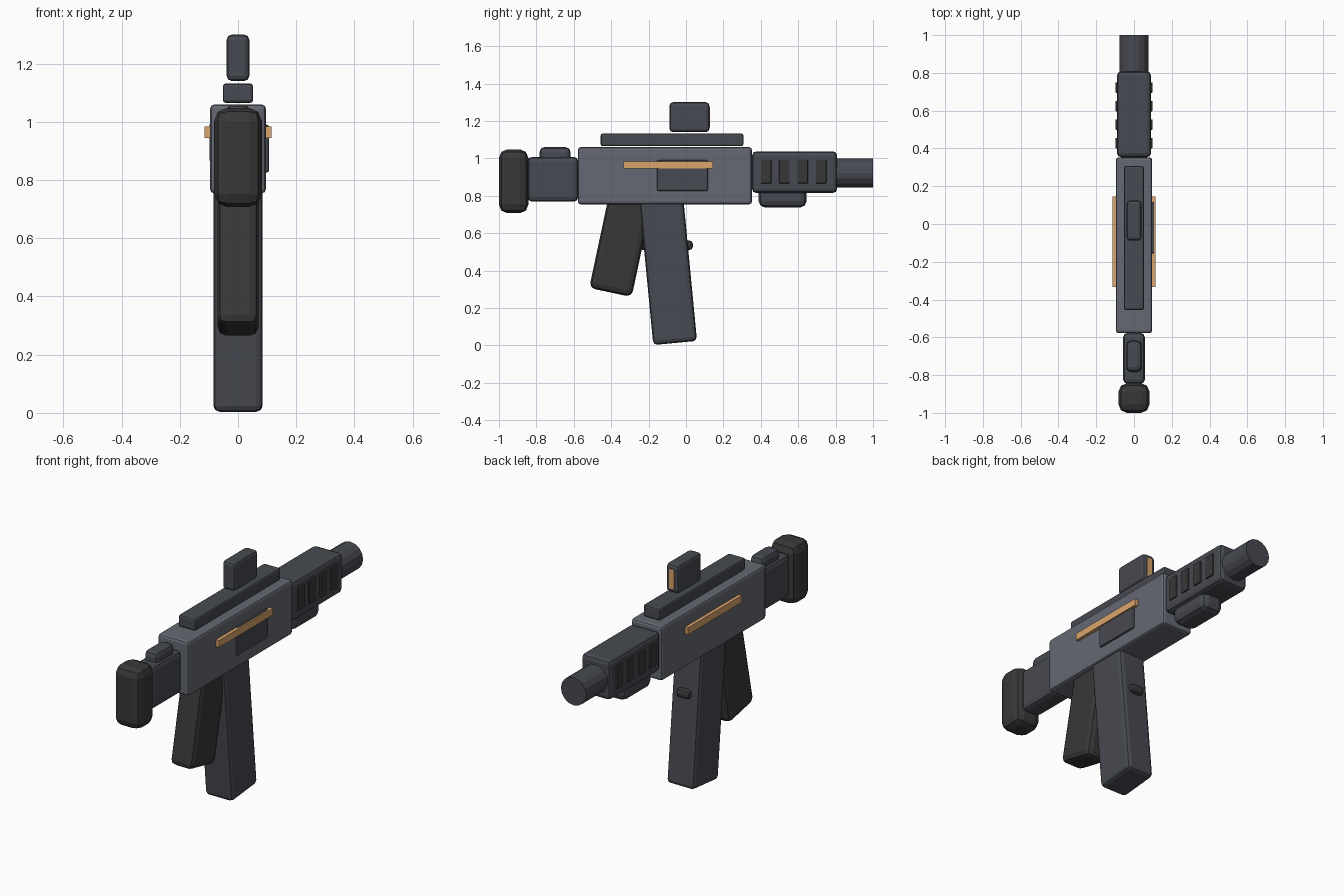
import bpy, math

if "Cube" in bpy.data.objects:
    bpy.data.objects.remove(bpy.data.objects["Cube"])


def material(name, rgb):
    m = bpy.data.materials.new(name)
    m.diffuse_color = (*rgb, 1)
    m.use_nodes = True
    m.node_tree.nodes["Principled BSDF"].inputs["Base Color"].default_value = m.diffuse_color
    return m


STEEL = material("steel", (0.13, 0.14, 0.17))
BODY = material("dark_blue_grey", (0.062, 0.068, 0.082))
RUBBER = material("rubber", (0.04, 0.039, 0.039))
ACCENT = material("accent", (0.70, 0.38, 0.15))


def finish(ob, name, mat, bevel):
    ob.name = name
    ob.data.materials.append(mat)
    if bevel:
        b = ob.modifiers.new("bevel", 'BEVEL')
        b.width = bevel
        b.segments = 2
        b.limit_method = 'ANGLE'
    return ob


def box(name, xs, ys, zs, mat, bevel=0.0, tilt=0.0):
    """Bevelled box from (min, max) ranges, tilted in degrees about x."""
    spans = (xs, ys, zs)
    bpy.ops.mesh.primitive_cube_add(size=1, location=[(a + b) / 2 for a, b in spans])
    ob = bpy.context.object
    ob.scale = [b - a for a, b in spans]
    bpy.ops.object.transform_apply(location=False, rotation=False, scale=True)
    ob.rotation_euler.x = math.radians(tilt)
    return finish(ob, name, mat, bevel)


def sym(w):
    return (-w, w)


# Receiver
box("receiver", sym(0.096), (-0.578, 0.353), (0.754, 1.06), STEEL, 0.015)

# Handguard, barrel and the block underneath
box("handguard", sym(0.09), (0.353, 0.808), (0.815, 1.037), BODY, 0.022)
bpy.ops.mesh.primitive_cylinder_add(vertices=16, radius=0.078, depth=0.3,
                                    location=(0, 0.85, 0.922),
                                    rotation=(math.pi / 2, 0, 0))
finish(bpy.context.object, "barrel", BODY, 0)
box("under_block", sym(0.068), (0.388, 0.645), (0.737, 0.88), BODY, 0.035)

# Side vents and accent strips on both sides
for side, s in (("left", -1), ("right", 1)):
    for i in range(4):
        y = 0.428 + i * 0.098
        box(f"vent_{side}_{i + 1}", sorted((s * 0.08, s * 0.098)),
            (y - 0.028, y + 0.028), (0.866, 0.995), RUBBER, 0.004)
    box(f"accent_strip_{side}", sorted((s * 0.09, s * 0.115)),
        (-0.333, 0.145), (0.945, 0.984), ACCENT)

# Ejection port, right side only
box("ejection_port", (0.085, 0.107), (-0.156, 0.118), (0.826, 0.99), BODY, 0.008)

# Top rail and sight
box("top_rail", sym(0.052), (-0.456, 0.307), (1.065, 1.132), BODY, 0.01)
box("sight", sym(0.039), (-0.088, 0.125), (1.14, 1.30), BODY, 0.018)
box("sight_lens", sym(0.016), (0.115, 0.128), (1.165, 1.275), ACCENT)

# Stock
box("stock", sym(0.058), (-0.847, -0.576), (0.768, 1.008), BODY, 0.025)
box("cheek_rest", sym(0.041), (-0.783, -0.618), (0.95, 1.06), BODY, 0.025)
box("butt_pad", sym(0.082), (-1.0, -0.843), (0.707, 1.048), RUBBER, 0.045)


def leg(name, bottom_y, bottom_z, half_x, width, length, tilt, mat, bevel):
    """Tilted box that starts at its bottom centre and runs up into the receiver."""
    t = math.radians(tilt)
    cy = bottom_y - math.sin(t) * length / 2
    cz = bottom_z + math.cos(t) * length / 2
    box(name, sym(half_x), (cy - width / 2, cy + width / 2),
        (cz - length / 2, cz + length / 2), mat, bevel, tilt)


# Grip, magazine and trigger bar
leg("grip", -0.404, 0.283, 0.07, 0.232, 0.56, -12, RUBBER, 0.03)
leg("magazine", -0.058, 0.013, 0.085, 0.235, 0.82, 5.5, BODY, 0.022)
box("trigger_bar", sym(0.042), (-0.25, 0.037), (0.51, 0.56), RUBBER, 0.018)
